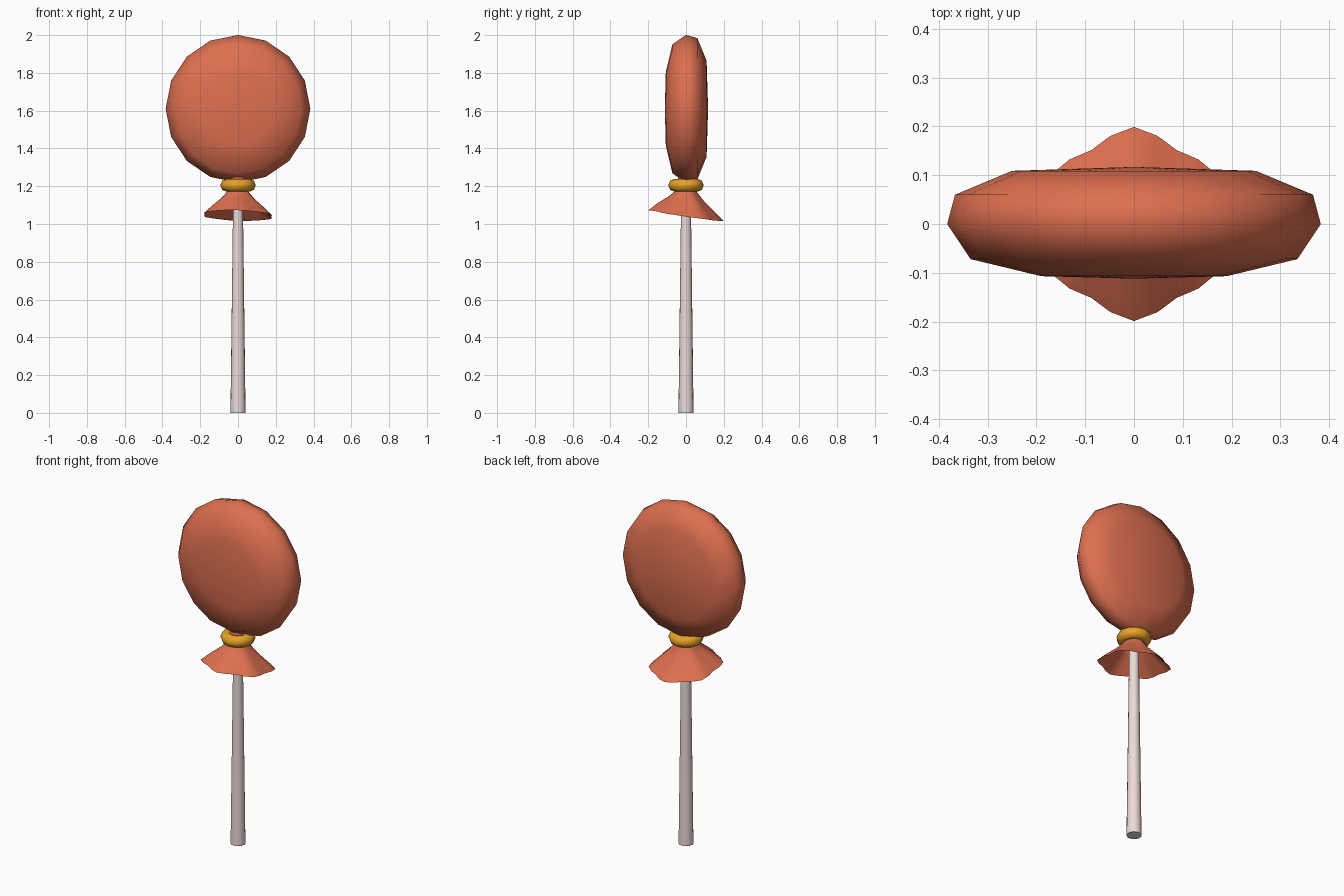
import bpy, bmesh
from math import sin, cos, pi, radians

if "Cube" in bpy.data.objects:
    bpy.data.objects.remove(bpy.data.objects["Cube"])


def make_object(name, rings, mat, caps=(), closed=False):
    """Loft equal-length rings of points; an end ring with one point is a pole."""
    bm = bmesh.new()
    rows = [[bm.verts.new(p) for p in ring] for ring in rings]
    pairs = list(zip(rows, rows[1:]))
    if closed:
        pairs.append((rows[-1], rows[0]))
    for a, b in pairs:
        n = max(len(a), len(b))
        for i in range(n):
            j = (i + 1) % n
            if len(a) == 1:
                bm.faces.new((a[0], b[j], b[i]))
            elif len(b) == 1:
                bm.faces.new((a[i], a[j], b[0]))
            else:
                bm.faces.new((a[i], a[j], b[j], b[i]))
    for k in caps:
        bm.faces.new(rows[k])
    bmesh.ops.recalc_face_normals(bm, faces=bm.faces)
    mesh = bpy.data.meshes.new(name)
    bm.to_mesh(mesh)
    bm.free()
    ob = bpy.data.objects.new(name, mesh)
    bpy.context.collection.objects.link(ob)
    mesh.materials.append(mat)
    bpy.ops.object.select_all(action='DESELECT')
    ob.select_set(True)
    bpy.context.view_layer.objects.active = ob
    bpy.ops.object.shade_smooth_by_angle(angle=radians(60))
    return ob


def material(name, color):
    m = bpy.data.materials.new(name)
    m.diffuse_color = (*color, 1)
    m.use_nodes = True
    m.node_tree.nodes["Principled BSDF"].inputs["Base Color"].default_value = m.diffuse_color
    return m


def circle(r, z, n):
    return [(r * cos(2 * pi * i / n), r * sin(2 * pi * i / n), z) for i in range(n)]


wrap = material("wrapper_orange", (0.73, 0.16, 0.08))
gold = material("band_gold", (0.80, 0.36, 0.02))
pale = material("stick_pale", (0.84, 0.71, 0.69))

# Candy: 16-sided flattened disc, slightly fuller at the back
profile = [(0, -0.112), (0.19, -0.107), (0.335, -0.072), (0.383, 0),
           (0.367, 0.06), (0.25, 0.109), (0, 0.117)]
rings = []
for r, y in profile:
    if r == 0:
        rings.append([(0, y, 1.61)])
    else:
        rings.append([(r * cos(pi * i / 8), y, 1.61 + 1.02 * r * sin(pi * i / 8))
                      for i in range(16)])
make_object("candy", rings, wrap)

# Band: low-poly ring around the neck
make_object("band", [circle(0.06 + 0.034 * cos(pi * k / 4), 1.205 + 0.034 * sin(pi * k / 4), 12)
                     for k in range(8)], gold, closed=True)

# Skirt: gathered neck flaring into a wavy, tilted rim
rings = []
for r, z, w in [(0.04, 1.26, 0), (0.05, 1.18, 0), (0.088, 1.135, 0.4),
                (0.138, 1.09, 0.8), (0.187, 1.045, 1)]:
    ring = []
    for i in range(24):
        a = 2 * pi * i / 24
        rr = r - 0.012 * w * cos(6 * a)
        ring.append((rr * cos(a), rr * sin(a), z - w * (0.028 * sin(a) + 0.006 * cos(a))))
    rings.append(ring)
make_object("wrapper_skirt", rings, wrap)

# Stick: tapered rod
make_object("stick", [circle(0.04, 0, 16), circle(0.025, 1.2, 16)], pale, caps=(0, 1))
